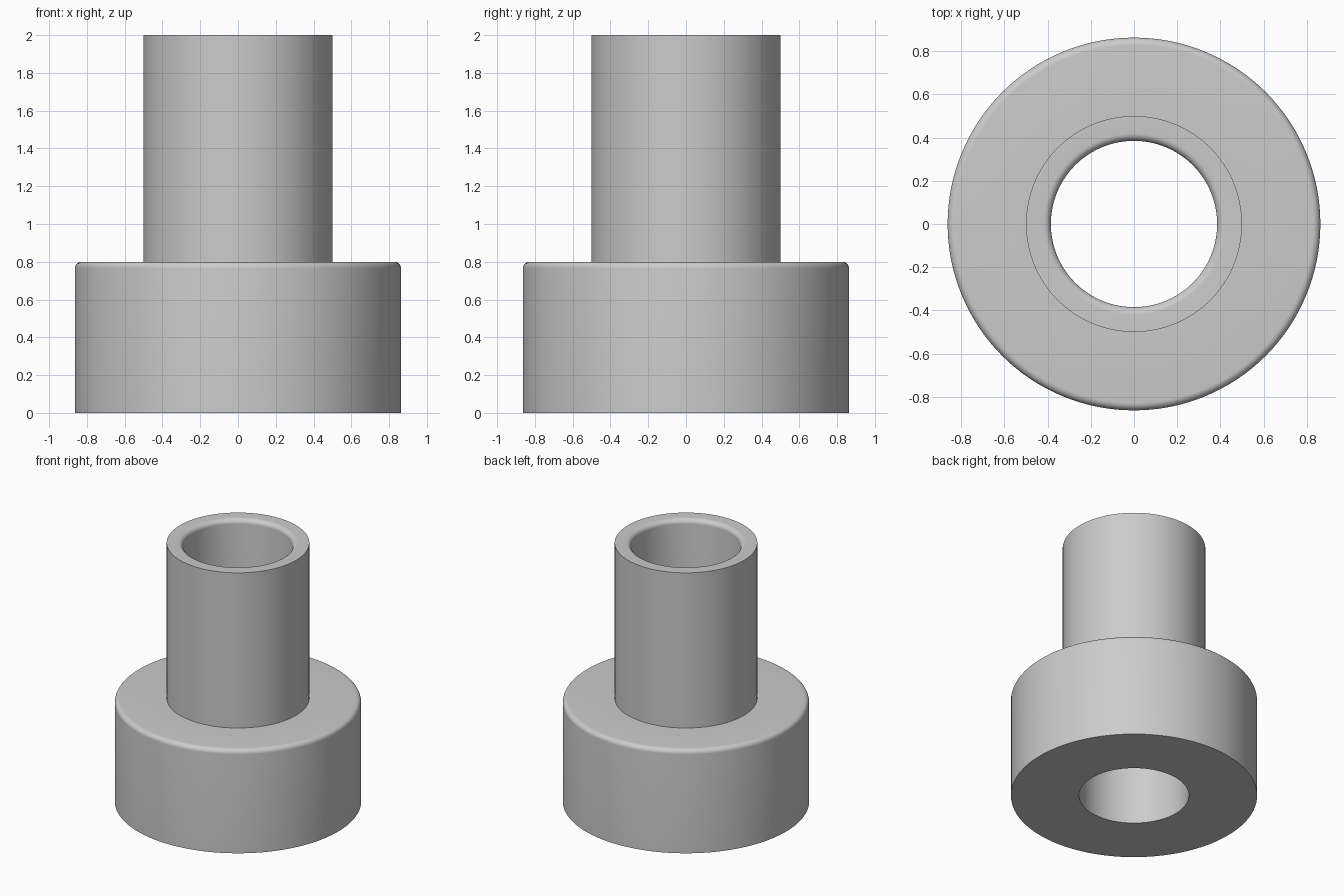
import bpy
import bmesh
from math import sin, cos, pi, radians
from mathutils import Vector

cube = bpy.data.objects.get("Cube")
if cube:
    bpy.data.objects.remove(cube, do_unlink=True)

COLLAR_R, TUBE_R, BORE_R = 0.863, 0.5, 0.385
COLLAR_H, TOTAL_H = 0.8, 2.0
FILLET = 0.035
SIDES = 128


def fillet(cx, cz, start, end, steps=8):
    """Quarter-round points about a centre in the r-z plane."""
    angles = [start + (end - start) * i / steps for i in range(steps + 1)]
    return [(cx + FILLET * cos(a), cz + FILLET * sin(a)) for a in angles]


def lathe(name, profile, material):
    """Revolve a closed r-z profile around the z axis."""
    bm = bmesh.new()
    verts = [bm.verts.new((r, 0, z)) for r, z in profile]
    edges = [bm.edges.new((v, verts[(i + 1) % len(verts)])) for i, v in enumerate(verts)]
    bmesh.ops.spin(bm, geom=verts + edges, cent=Vector((0, 0, 0)), axis=Vector((0, 0, 1)),
                   angle=2 * pi, steps=SIDES, use_merge=False)
    bmesh.ops.remove_doubles(bm, verts=bm.verts[:], dist=0.0001)
    bmesh.ops.recalc_face_normals(bm, faces=bm.faces[:])
    mesh = bpy.data.meshes.new(name)
    bm.to_mesh(mesh)
    bm.free()
    mesh.materials.append(material)
    obj = bpy.data.objects.new(name, mesh)
    bpy.context.collection.objects.link(obj)
    bpy.ops.object.select_all(action='DESELECT')
    obj.select_set(True)
    bpy.context.view_layer.objects.active = obj
    bpy.ops.object.shade_smooth_by_angle(angle=radians(30))
    return obj


# Plain grey finish
grey = bpy.data.materials.new("plain_grey")
grey.use_nodes = True
colour = (0.6, 0.6, 0.6, 1)
grey.diffuse_color = colour
grey.node_tree.nodes["Principled BSDF"].inputs["Base Color"].default_value = colour

# Flanged bushing: wide collar with rounded rim, narrow tube, through bore with rounded mouth
profile = [(BORE_R, 0), (COLLAR_R, 0)]
profile += fillet(COLLAR_R - FILLET, COLLAR_H - FILLET, 0, pi / 2)
profile += [(TUBE_R, COLLAR_H), (TUBE_R, TOTAL_H)]
profile += fillet(BORE_R + FILLET, TOTAL_H - FILLET, pi / 2, pi)
lathe("flanged_bushing", profile, grey)
